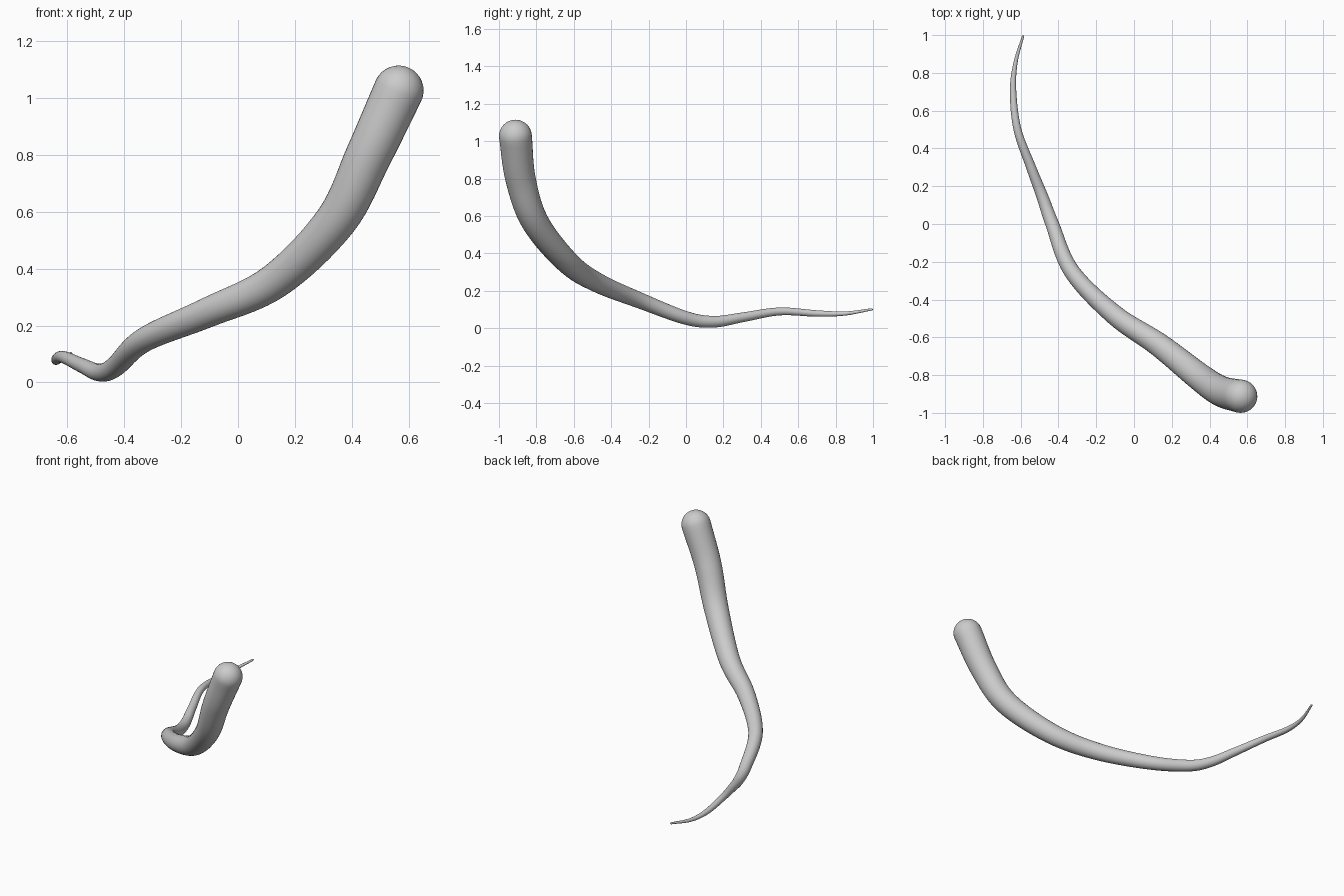
import bpy, bmesh, math
from mathutils import Vector

if "Cube" in bpy.data.objects:
    bpy.data.objects.remove(bpy.data.objects["Cube"])

# Centre line: x, y, z, radius from the thick end to the thin tip
KEYS = [
    (0.565, -0.912, 1.027, 0.088),
    (0.460, -0.885, 0.800, 0.081),
    (0.345, -0.808, 0.570, 0.073),
    (0.130, -0.638, 0.357, 0.063),
    (-0.105, -0.480, 0.247, 0.053),
    (-0.330, -0.250, 0.150, 0.043),
    (-0.433, 0.000, 0.055, 0.036),
    (-0.487, 0.150, 0.035, 0.031),
    (-0.545, 0.300, 0.058, 0.026),
    (-0.617, 0.500, 0.090, 0.021),
    (-0.640, 0.700, 0.079, 0.017),
    (-0.628, 0.850, 0.079, 0.011),
    (-0.588, 0.993, 0.101, 0.006),
]
SIDES, STEPS, CAP = 32, 8, 8


def smooth_path(keys):
    """Catmull-Rom samples through the keys, radius included."""
    k = [Vector(p) for p in keys]
    k = [2 * k[0] - k[1]] + k + [2 * k[-1] - k[-2]]
    out = []
    for a, b, c, d in zip(k, k[1:], k[2:], k[3:]):
        for i in range(STEPS):
            t = i / STEPS
            out.append(0.5 * (2 * b + (c - a) * t + (2 * a - 5 * b + 4 * c - d) * t**2
                              + (3 * b - a - 3 * c + d) * t**3))
    out.append(k[-2])
    return out


path = smooth_path(KEYS)
pts = [p.to_3d() for p in path]
rads = [p[3] for p in path]
n = len(pts)
tans = [(pts[min(i + 1, n - 1)] - pts[max(i - 1, 0)]).normalized() for i in range(n)]


def cap(i, sign):
    """Rings of a hemisphere past one end of the path."""
    return [(pts[i] + sign * tans[i] * rads[i] * math.sin(a), tans[i], rads[i] * math.cos(a))
            for a in (math.pi / 2 * j / CAP for j in range(1, CAP))]


stations = cap(0, -1)[::-1] + list(zip(pts, tans, rads)) + cap(n - 1, 1)

# Tapered tail swept along the path
bm = bmesh.new()
side = stations[0][1].orthogonal().normalized()
last = stations[0][1]
rings = []
for centre, tan, r in stations:
    side = last.rotation_difference(tan) @ side
    last = tan
    other = tan.cross(side)
    rings.append([bm.verts.new(centre + r * (side * math.cos(a) + other * math.sin(a)))
                  for a in (2 * math.pi * s / SIDES for s in range(SIDES))])
for r0, r1 in zip(rings, rings[1:]):
    for s in range(SIDES):
        q = (s + 1) % SIDES
        bm.faces.new((r0[s], r0[q], r1[q], r1[s]))

# Poles of the two rounded ends
for ring, i, sign in ((rings[0], 0, -1), (rings[-1], n - 1, 1)):
    pole = bm.verts.new(pts[i] + sign * tans[i] * rads[i])
    for s in range(SIDES):
        bm.faces.new((ring[s], ring[(s + 1) % SIDES], pole))
bmesh.ops.recalc_face_normals(bm, faces=bm.faces)
for f in bm.faces:
    f.smooth = True

mesh = bpy.data.meshes.new("tail")
bm.to_mesh(mesh)
bm.free()
bpy.context.collection.objects.link(bpy.data.objects.new("tail", mesh))
